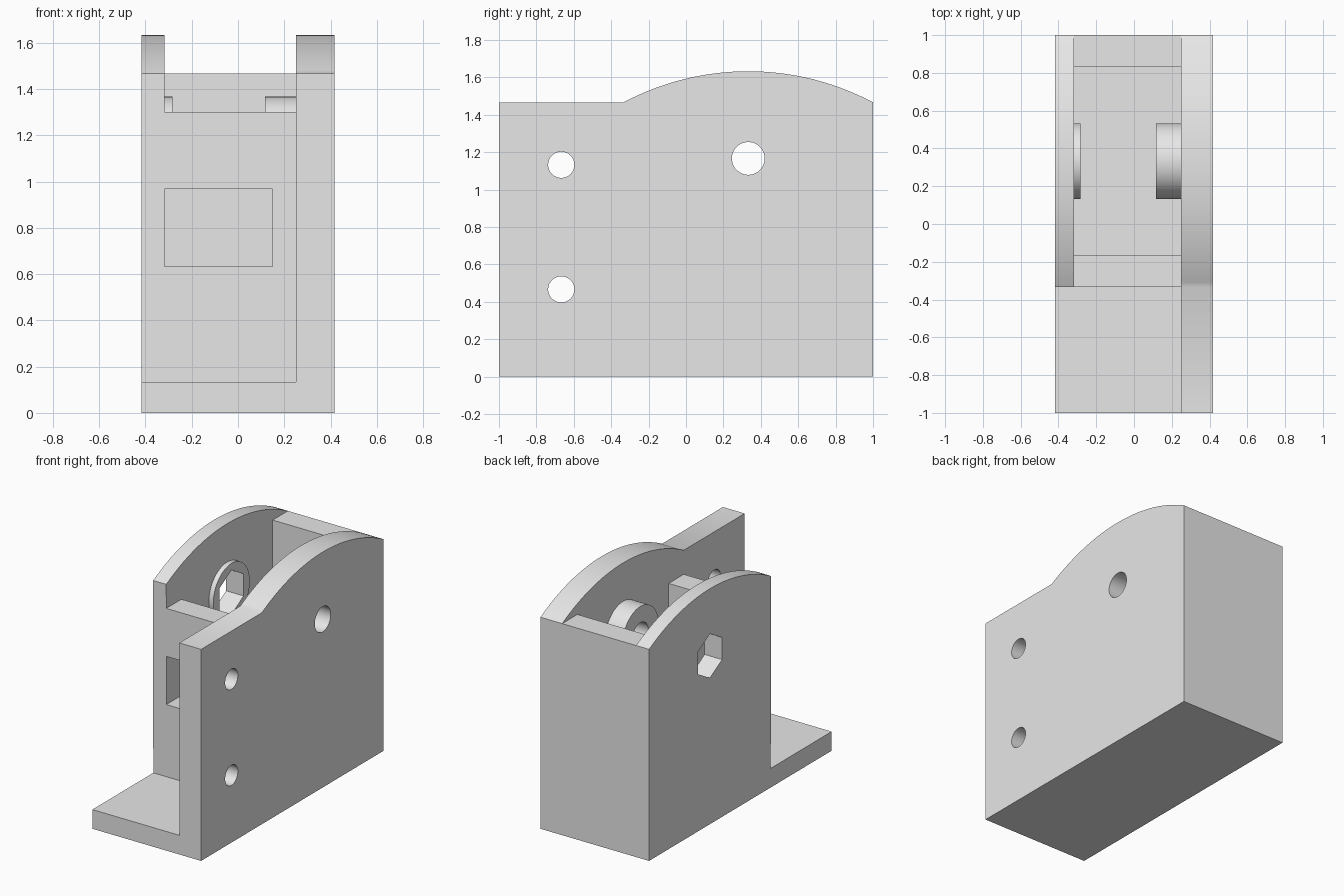
import bpy, bmesh, math
from mathutils import Matrix

cube = bpy.data.objects.get("Cube")
if cube:
    bpy.data.objects.remove(cube, do_unlink=True)

grey = bpy.data.materials.new("plain grey")
grey.use_nodes = True
grey.diffuse_color = (0.8, 0.8, 0.8, 1)
grey.node_tree.nodes["Principled BSDF"].inputs["Base Color"].default_value = (0.8, 0.8, 0.8, 1)

# Main dimensions
LEFT, RIGHT = -0.417, 0.417        # outer x faces
IN_L, IN_R = -0.317, 0.25          # inner x faces
FRONT, STEP, BACK = -1.0, -0.333, 1.0
FLOOR, SHOULDER, CROWN = 0.133, 1.467, 1.633
AXLE_Y, AXLE_Z = 0.333, 1.167


def finish(name, bm):
    bmesh.ops.recalc_face_normals(bm, faces=bm.faces)
    mesh = bpy.data.meshes.new(name)
    bm.to_mesh(mesh)
    bm.free()
    mesh.materials.append(grey)
    obj = bpy.data.objects.new(name, mesh)
    bpy.context.collection.objects.link(obj)
    return obj


def extrude_x(name, outline, x0, x1):
    """Extrude a (y, z) outline from x0 to x1."""
    bm = bmesh.new()
    face = bm.faces.new([bm.verts.new((x0, y, z)) for y, z in outline])
    new = bmesh.ops.extrude_face_region(bm, geom=[face])["geom"]
    bmesh.ops.translate(bm, vec=(x1 - x0, 0, 0),
                        verts=[v for v in new if isinstance(v, bmesh.types.BMVert)])
    return finish(name, bm)


def box(name, x0, x1, y0, y1, z0, z1):
    return extrude_x(name, [(y0, z0), (y1, z0), (y1, z1), (y0, z1)], x0, x1)


def rod(name, x0, x1, y, z, radius, sides=64):
    """Prism along x; its first corner points straight up."""
    ring = [(y + radius * math.sin(math.tau * i / sides),
             z + radius * math.cos(math.tau * i / sides)) for i in range(sides)]
    return extrude_x(name, ring, x0, x1)


def select_only(obj):
    bpy.ops.object.select_all(action='DESELECT')
    obj.select_set(True)
    bpy.context.view_layer.objects.active = obj


def cut(obj, *cutters):
    select_only(obj)
    for cutter in cutters:
        cutter.hide_render = True
        mod = obj.modifiers.new("cut", 'BOOLEAN')
        mod.operation, mod.solver, mod.object = 'DIFFERENCE', 'EXACT', cutter
        bpy.ops.object.modifier_apply(modifier=mod.name)


# Crowned top edge shared by both side walls, from back to step
half, rise = (BACK - STEP) / 2, CROWN - SHOULDER
R = (half ** 2 + rise ** 2) / (2 * rise)
sweep = math.asin(half / R)
crown = []
for i in range(49):
    a = sweep * (1 - 2 * i / 48)
    crown.append((AXLE_Y + R * math.sin(a), CROWN - R + R * math.cos(a)))

# Side walls
right_wall = extrude_x("right_wall", [(FRONT, 0), (BACK, 0)] + crown + [(FRONT, SHOULDER)],
                       IN_R, RIGHT)
left_wall = extrude_x("left_wall", [(STEP, 0), (BACK, 0)] + crown, LEFT, IN_L)

# Base and cross walls
base = box("base_plate", IN_L, IN_R, FRONT, BACK, 0, FLOOR)
toe = box("base_toe", LEFT, IN_L, FRONT, STEP, 0, FLOOR)
back_wall = box("back_wall", IN_L, IN_R, 0.833, BACK, FLOOR, SHOULDER)
front_wall = box("front_wall", IN_L, IN_R, STEP, -0.167, FLOOR, 1.3)

# Bosses around the axle
left_boss = rod("left_boss", IN_L, -0.283, AXLE_Y, AXLE_Z, 0.2)
right_boss = rod("right_boss", 0.117, IN_R, AXLE_Y, AXLE_Z, 0.2)

# Holes
axle_hole = rod("axle_cutter", 0, 0.6, AXLE_Y, AXLE_Z, 0.0875)
hex_hole = rod("hex_cutter", -0.6, 0, AXLE_Y, AXLE_Z, 0.153, 6)
bolts = [rod("bolt_cutter", 0, 0.6, -0.667, z, 0.07, 48) for z in (0.467, 1.133)]
window = box("window_cutter", -0.5, 0.15, -0.5, 0, 0.633, 0.967)

cut(right_wall, axle_hole, *bolts)
cut(right_boss, axle_hole)
cut(left_wall, hex_hole)
cut(left_boss, hex_hole)
cut(front_wall, window)
for cutter in (axle_hole, hex_hole, window, *bolts):
    bpy.data.objects.remove(cutter, do_unlink=True)

# Smooth the curved surfaces, keep the corners sharp
for obj in (right_wall, left_wall, left_boss, right_boss):
    select_only(obj)
    bpy.ops.object.shade_smooth_by_angle(angle=math.radians(30))
